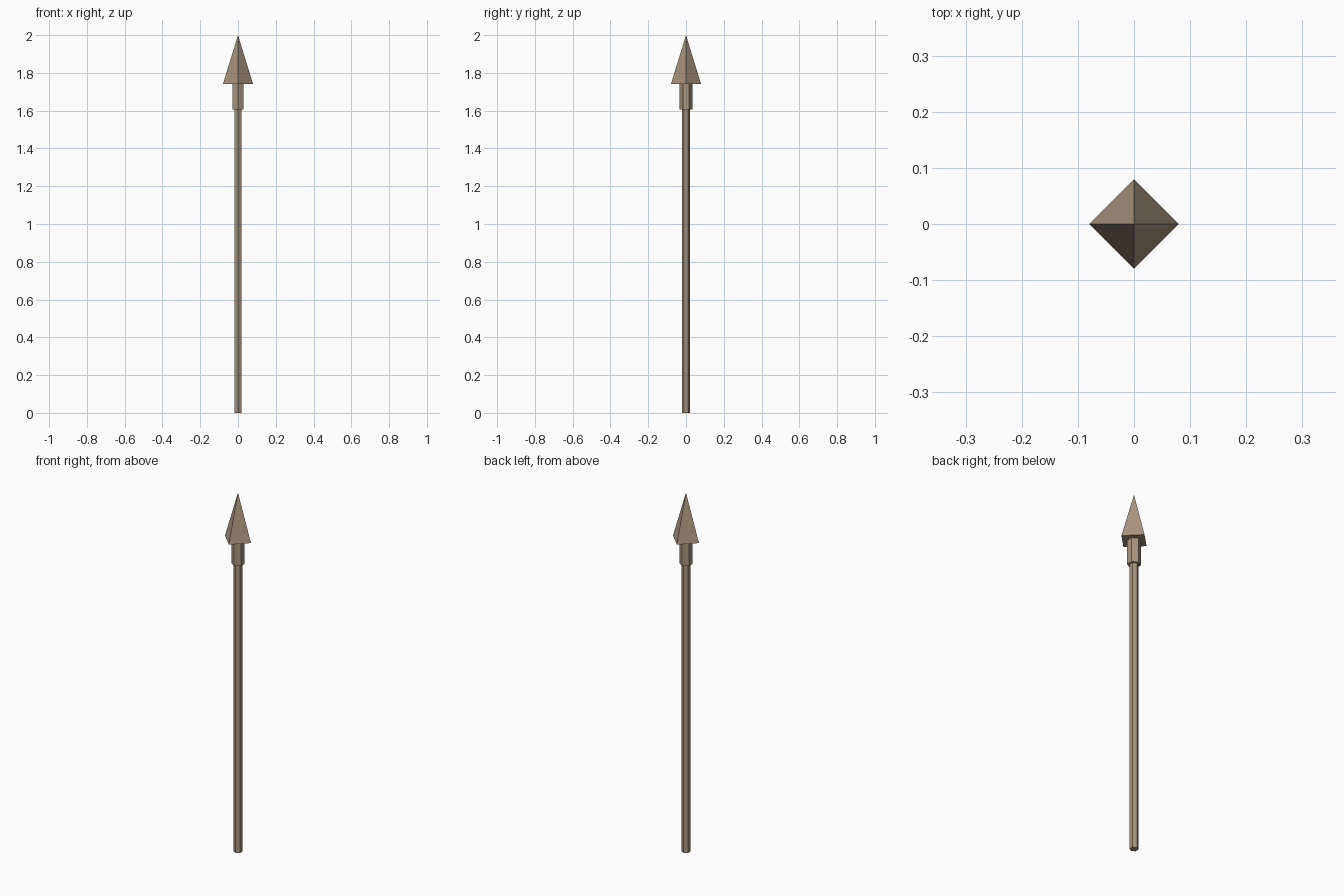
import bpy

if "Cube" in bpy.data.objects:
    bpy.data.objects.remove(bpy.data.objects["Cube"])

wood = bpy.data.materials.new("brown")
wood.diffuse_color = (0.40, 0.30, 0.21, 1)
wood.use_nodes = True
wood.node_tree.nodes["Principled BSDF"].inputs["Base Color"].default_value = wood.diffuse_color


def tapered(name, sides, r_bottom, r_top, z0, z1):
    """Flat-shaded prism or pyramid standing between two heights."""
    bpy.ops.mesh.primitive_cone_add(
        vertices=sides, radius1=r_bottom, radius2=r_top,
        depth=z1 - z0, location=(0, 0, (z0 + z1) / 2))
    obj = bpy.context.object
    obj.name = name
    obj.data.materials.append(wood)
    return obj


# Long hexagonal shaft, points facing front and back
tapered("shaft", 6, 0.022, 0.022, 0.0, 1.61)
# Wider hexagonal socket under the head
tapered("socket", 6, 0.034, 0.034, 1.605, 1.74)
# Four-sided pointed head
tapered("spear_head", 4, 0.08, 0.0, 1.74, 2.0)
